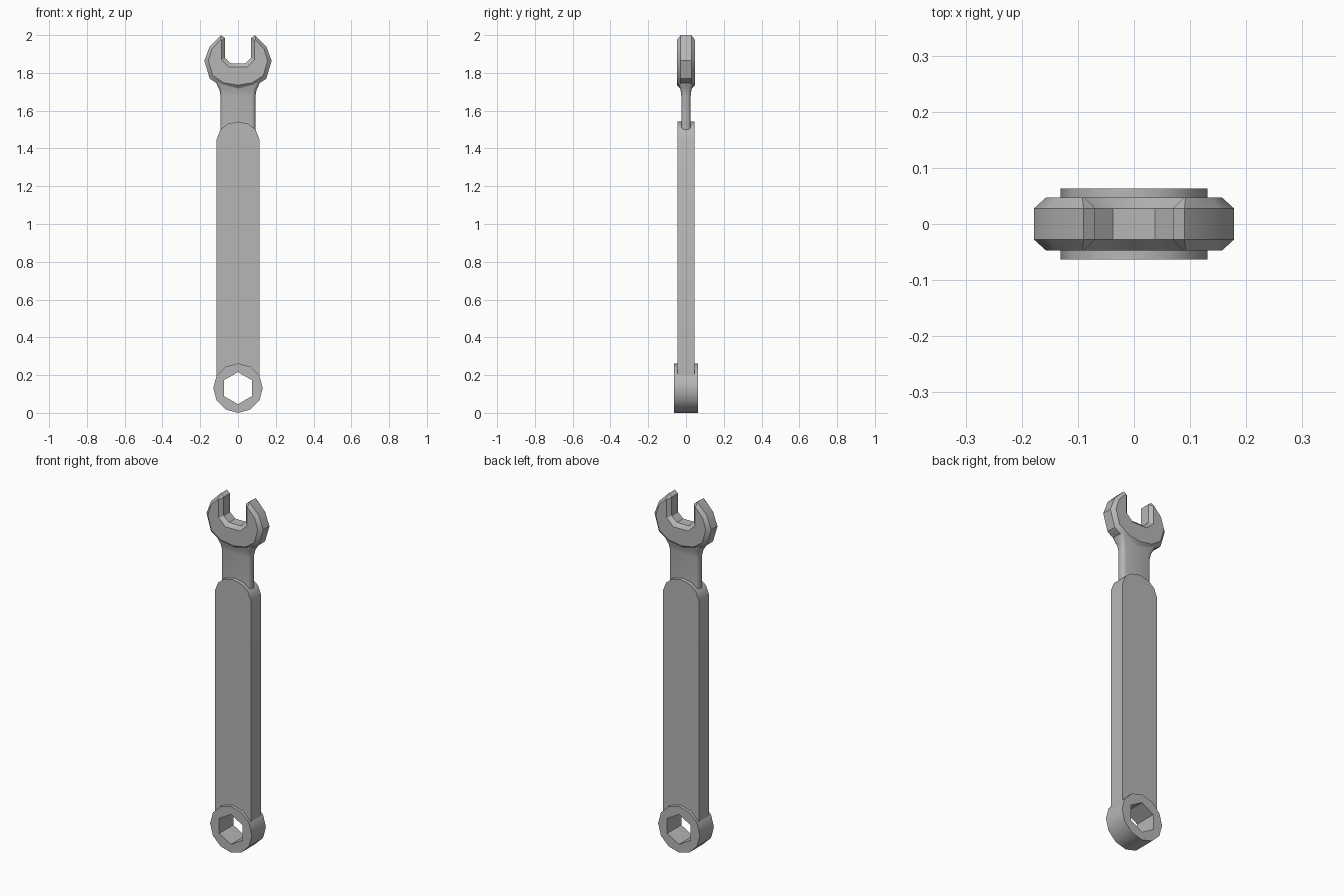
import bpy, bmesh
from math import sin, cos, pi, radians

cube = bpy.data.objects.get("Cube")
if cube:
    bpy.data.objects.remove(cube, do_unlink=True)

steel = bpy.data.materials.new("grey steel")
steel.use_nodes = True
grey = (0.47, 0.47, 0.47, 1)
steel.diffuse_color = grey
steel.node_tree.nodes["Principled BSDF"].inputs["Base Color"].default_value = grey


def loft(name, rings, closed=False, angle=40):
    """Join matching rings of points; cap both ends or close the loop."""
    bm = bmesh.new()
    loops = [[bm.verts.new(p) for p in ring] for ring in rings]
    n = len(loops[0])
    pairs = list(zip(loops, loops[1:]))
    if closed:
        pairs.append((loops[-1], loops[0]))
    else:
        bm.faces.new(loops[0])
        bm.faces.new(loops[-1])
    for a, b in pairs:
        for i in range(n):
            j = (i + 1) % n
            bm.faces.new((a[i], a[j], b[j], b[i]))
    bmesh.ops.recalc_face_normals(bm, faces=bm.faces)
    mesh = bpy.data.meshes.new(name)
    bm.to_mesh(mesh)
    bm.free()
    mesh.materials.append(steel)
    obj = bpy.data.objects.new(name, mesh)
    bpy.context.collection.objects.link(obj)
    bpy.ops.object.select_all(action='DESELECT')
    obj.select_set(True)
    bpy.context.view_layer.objects.active = obj
    bpy.ops.object.shade_smooth_by_angle(angle=radians(angle))
    return obj


def mirrored(half):
    """Complete a right-hand outline with its mirror image."""
    return half + [(-x, z) for x, z in reversed(half) if x > 0]


def at_depth(outline, y):
    return [(x, y, z) for x, z in outline]


# Ring end: twelve-sided outside, hexagonal hole pointing up
ring_z = 0.131
outer, hole = [], []
for i in range(12):
    a = pi / 2 + i * pi / 6
    r = 0.085 if i % 2 == 0 else 0.085 * cos(pi / 6)
    outer.append((0.131 * cos(a), ring_z + 0.131 * sin(a)))
    hole.append((r * cos(a), ring_z + r * sin(a)))
w = 0.063
loft("ring_end", [at_depth(outer, -w), at_depth(outer, w),
                  at_depth(hole, w), at_depth(hole, -w)], closed=True)

# Flat handle with an arched top, its foot tucked inside the ring wall
handle = mirrored([(0, 0.25), (0.06, 0.236), (0.113, 0.196), (0.113, 1.45),
                   (0.093, 1.5), (0.055, 1.53), (0, 1.542)])
loft("handle", [at_depth(handle, -0.046), at_depth(handle, 0.046)])

# Slim neck with rounded edges, flaring into the jaw
def section(z, hx, hy):
    pts = []
    for q in range(4):
        for k in range(4):
            a = q * pi / 2 + k * pi / 6
            sx = 1 if q in (0, 3) else -1
            sy = 1 if q < 2 else -1
            r = 0.02
            pts.append((sx * (hx - r) + r * cos(a), sy * (hy - r) + r * sin(a), z))
    return pts

loft("neck", [section(*s) for s in [(1.42, 0.093, 0.025), (1.68, 0.093, 0.025),
                                    (1.71, 0.098, 0.029), (1.735, 0.11, 0.036),
                                    (1.78, 0.128, 0.042)]])

# Open jaw: wide middle outline chamfered to a smaller face outline
middle = mirrored([(0.037, 1.85), (0.07, 1.88), (0.07, 1.985), (0.09, 2.0),
                   (0.15, 1.94), (0.178, 1.865), (0.15, 1.77), (0.09, 1.73), (0, 1.714)])
face = mirrored([(0.047, 1.83), (0.088, 1.87), (0.088, 1.972), (0.092, 1.976),
                 (0.138, 1.927), (0.157, 1.865), (0.134, 1.786), (0.077, 1.748), (0, 1.735)])
loft("open_jaw", [at_depth(face, -0.047), at_depth(middle, -0.028),
                  at_depth(middle, 0.028), at_depth(face, 0.047)], angle=30)
